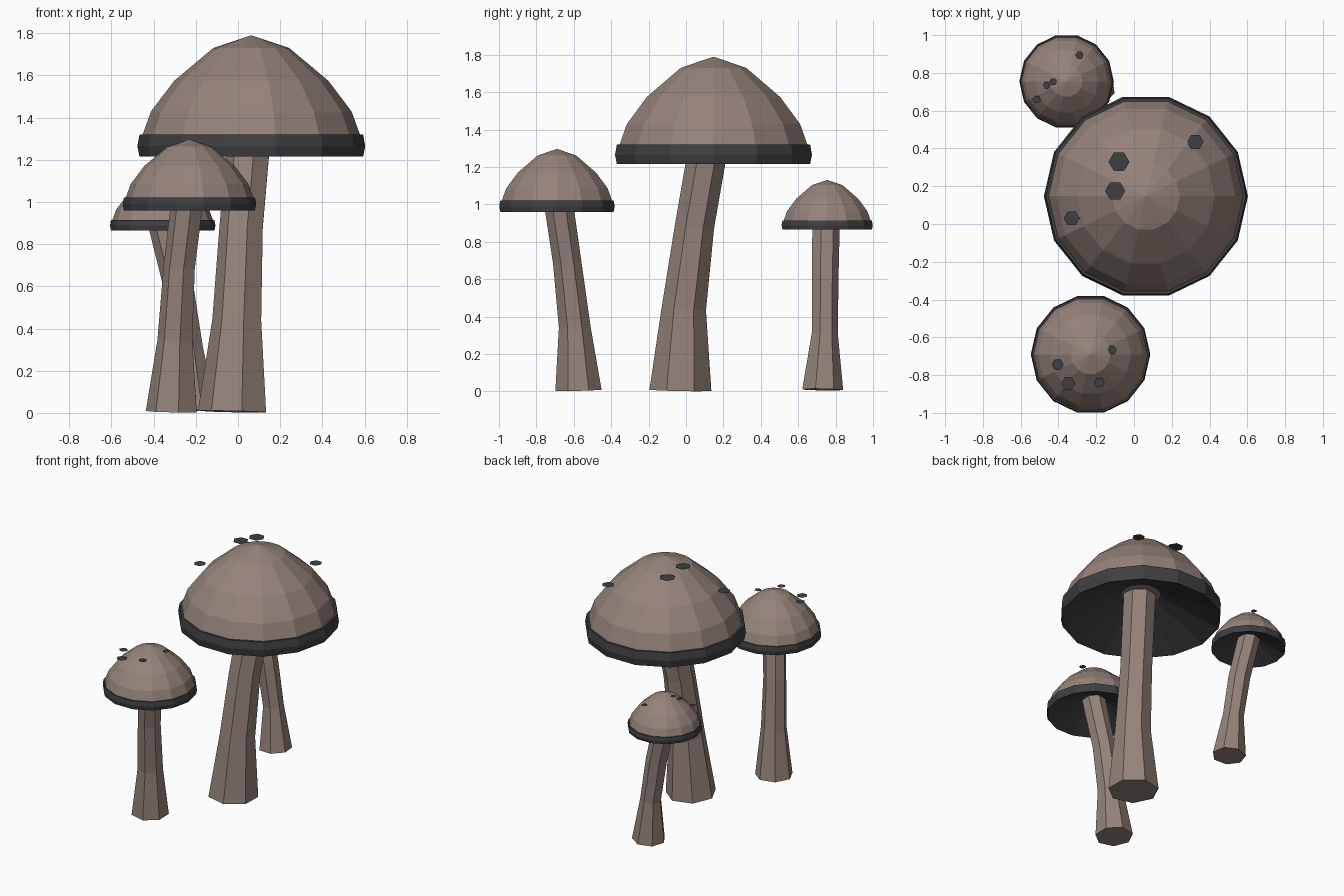
import bpy, bmesh
from math import sin, cos, pi, radians, sqrt
from mathutils import Vector

if "Cube" in bpy.data.objects:
    bpy.data.objects.remove(bpy.data.objects["Cube"])


def material(name, rgb):
    m = bpy.data.materials.new(name)
    m.diffuse_color = (*rgb, 1)
    m.use_nodes = True
    m.node_tree.nodes["Principled BSDF"].inputs["Base Color"].default_value = m.diffuse_color
    return m


BROWN = material("brown", (0.30, 0.225, 0.195))
DARK = material("charcoal", (0.05, 0.05, 0.056))


def finish(name, bm, mat, recalc=True):
    if recalc:
        bmesh.ops.recalc_face_normals(bm, faces=bm.faces)
    me = bpy.data.meshes.new(name)
    bm.to_mesh(me)
    bm.free()
    me.materials.append(mat)
    ob = bpy.data.objects.new(name, me)
    bpy.context.collection.objects.link(ob)
    return ob


def ring(bm, c, r, n, phase=0.0, normal=Vector((0, 0, 1))):
    q = Vector((0, 0, 1)).rotation_difference(normal)
    return [bm.verts.new(Vector(c) + q @ Vector((r * cos(phase + 2 * pi * i / n),
                                                 r * sin(phase + 2 * pi * i / n), 0)))
            for i in range(n)]


def bridge(bm, a, b):
    n = len(a)
    for i in range(n):
        bm.faces.new((a[i], a[(i + 1) % n], b[(i + 1) % n], b[i]))


def lathe(name, profile, centre, scale, mat, tip=None):
    """Spin a (radius, height) profile with 14 flat sides; optional pointed tip."""
    bm = bmesh.new()
    x, y, z = centre
    rings = [ring(bm, (x, y, z + h * scale), r * scale, 14) for r, h in profile]
    for a, b in zip(rings, rings[1:]):
        bridge(bm, a, b)
    if tip is not None:
        top = bm.verts.new((x, y, z + tip * scale))
        last = rings[-1]
        for i in range(14):
            bm.faces.new((last[i], last[(i + 1) % 14], top))
    return finish(name, bm, mat)


def stem(name, path, phase):
    """Bent seven-sided tube through (x, y, z, radius) points."""
    bm = bmesh.new()
    pts = [Vector(p[:3]) for p in path]
    rings = []
    for i, p in enumerate(path):
        d = pts[min(i + 1, len(pts) - 1)] - pts[max(i - 1, 0)]
        n = Vector((d.x * 0.5, d.y * 0.5, d.z)).normalized()
        rings.append(ring(bm, pts[i], p[3], 7, radians(phase), n))
    for a, b in zip(rings, rings[1:]):
        bridge(bm, a, b)
    bm.faces.new(rings[0])
    bm.faces.new(rings[-1])
    finish(name, bm, BROWN)


# Cap profiles in the size of the large mushroom, heights above the rim
CAP = [(0.52, 0.06), (0.515, 0.105), (0.475, 0.215), (0.365, 0.36), (0.18, 0.515)]
BAND = [(0.515, 0.105), (0.53, 0.105), (0.54, 0.05), (0.53, 0.0), (0.13, 0.185)]


def mushroom(label, centre, scale, path, phase, spots):
    x, y, z = centre
    stem(label + "_stem", path, phase)
    lathe(label + "_cap", CAP, centre, scale, BROWN, tip=0.575)
    lathe(label + "_rim_and_gills", BAND, centre, scale, DARK)
    # brown collar where the stem meets the gills
    bm = bmesh.new()
    bm.faces.new(ring(bm, (x, y, z + 0.185 * scale), 0.13 * scale, 14)[::-1])
    finish(label + "_stem_collar", bm, BROWN, False)
    # flat hexagonal spots hovering over the cap
    for i, (sx, sy, r) in enumerate(spots):
        k = ((sx - x) ** 2 + (sy - y) ** 2) / (0.54 * scale) ** 2
        bm = bmesh.new()
        bm.faces.new(ring(bm, (sx, sy, z + 0.575 * scale * sqrt(1 - k)), r, 6))
        finish(f"{label}_spot_{i + 1}", bm, DARK, False)


mushroom("large", (0.063, 0.147, 1.215), 1.0,
         [(-0.02, -0.03, 0.006, 0.17), (0.0, -0.012, 0.44, 0.122),
          (0.02, 0.045, 0.88, 0.108), (0.065, 0.135, 1.40, 0.108)], 25.7,
         [(-0.08, 0.33, 0.055), (-0.10, 0.175, 0.053),
          (0.325, 0.435, 0.043), (-0.33, 0.03, 0.042)])

mushroom("medium", (-0.23, -0.69, 0.96), 0.586,
         [(-0.31, -0.575, 0.006, 0.127), (-0.295, -0.595, 0.345, 0.087),
          (-0.275, -0.635, 0.69, 0.078), (-0.23, -0.69, 1.065, 0.08)], 25.7,
         [(-0.115, -0.667, 0.024), (-0.405, -0.745, 0.031),
          (-0.348, -0.845, 0.037), (-0.183, -0.84, 0.028)])

mushroom("small", (-0.357, 0.755, 0.865), 0.463,
         [(-0.21, 0.728, 0.01, 0.113), (-0.235, 0.74, 0.31, 0.072),
          (-0.285, 0.742, 0.62, 0.074), (-0.365, 0.748, 0.95, 0.076)], 33,
         [(-0.288, 0.894, 0.021), (-0.426, 0.754, 0.02),
          (-0.463, 0.735, 0.019), (-0.516, 0.659, 0.022)])
